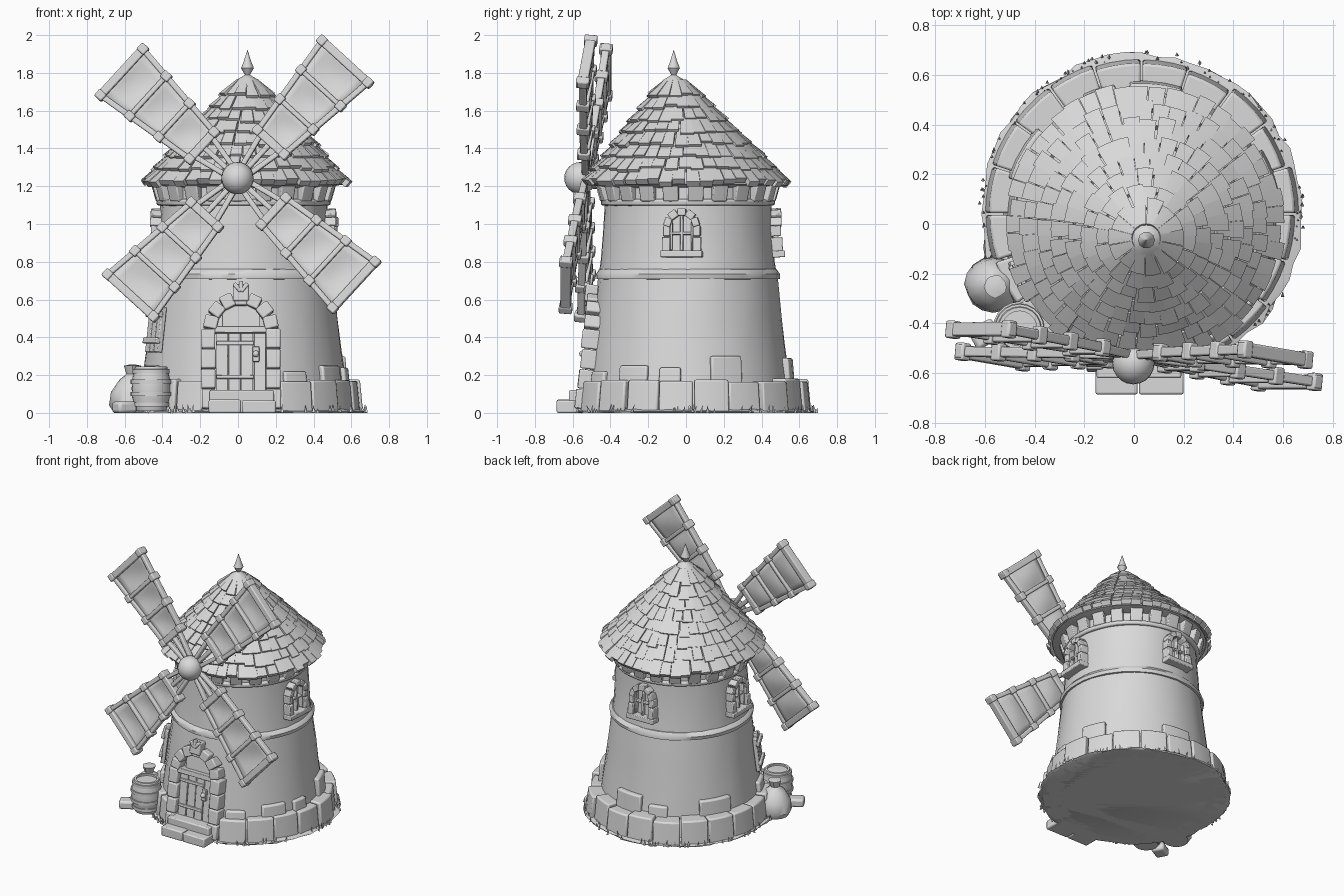
import bpy, bmesh, random
from math import sin, cos, pi, radians
from mathutils import Matrix, Vector

random.seed(4)
if "Cube" in bpy.data.objects:
    bpy.data.objects.remove(bpy.data.objects["Cube"])

grey = bpy.data.materials.new("weathered grey")
grey.use_nodes = True
grey.diffuse_color = (0.7, 0.7, 0.7, 1)
grey.node_tree.nodes["Principled BSDF"].inputs["Base Color"].default_value = (0.7, 0.7, 0.7, 1)


def jit(a):
    return random.uniform(-a, a)


def make(name, bm, bevel=0, solid=0):
    bmesh.ops.remove_doubles(bm, verts=bm.verts, dist=1e-5)
    bmesh.ops.recalc_face_normals(bm, faces=bm.faces)
    me = bpy.data.meshes.new(name)
    bm.to_mesh(me)
    bm.free()
    me.materials.append(grey)
    ob = bpy.data.objects.new(name, me)
    bpy.context.collection.objects.link(ob)
    if solid:
        mod = ob.modifiers.new("Solidify", 'SOLIDIFY')
        mod.thickness, mod.offset = solid, 0
    if bevel:
        mod = ob.modifiers.new("Bevel", 'BEVEL')
        mod.width, mod.segments = bevel, 2
    bpy.ops.object.select_all(action='DESELECT')
    ob.select_set(True)
    bpy.context.view_layer.objects.active = ob
    bpy.ops.object.shade_smooth_by_angle(angle=radians(40))
    return ob


def lathe(bm, profile, centre, seg=40, lean=(0, 0), rough=0):
    """Revolve (radius, height) points; lean shifts the centre per unit height."""
    z0, rings = profile[0][1], []
    for r, z in profile:
        cx, cy = centre[0] + lean[0] * (z - z0), centre[1] + lean[1] * (z - z0)
        ring = []
        for i in range(seg):
            a, rr = 2 * pi * i / seg, r + jit(rough)
            ring.append(bm.verts.new((cx + rr * cos(a), cy + rr * sin(a), z)))
        rings.append(ring)
    for lo, hi in zip(rings, rings[1:]):
        for i in range(seg):
            j = (i + 1) % seg
            bm.faces.new((lo[i], lo[j], hi[j], hi[i]))
    bm.faces.new(rings[0])
    bm.faces.new(rings[-1])


def block(bm, a0, a1, section, centre, seg=2):
    """Curved block: a closed (radius, height) section swept between two angles."""
    rings = []
    for i in range(seg + 1):
        a = a0 + (a1 - a0) * i / seg
        rings.append([bm.verts.new((centre[0] + r * cos(a), centre[1] + r * sin(a), z)) for r, z in section])
    n = len(section)
    for p, q in zip(rings, rings[1:]):
        for i in range(n):
            j = (i + 1) % n
            bm.faces.new((p[i], p[j], q[j], q[i]))
    bm.faces.new(rings[0])
    bm.faces.new(rings[-1])


def box(bm, M, c, size):
    bmesh.ops.create_cube(bm, size=1, matrix=M @ Matrix.Translation(c) @ Matrix.Diagonal((*size, 1)))


def beam(bm, M, p, q, w, h):
    """Bar from p to q, w wide in the frame's plane and h deep along its normal."""
    p, q = Vector(p), Vector(q)
    x = (q - p).normalized()
    y = Vector((0, 0, 1)).cross(x).normalized()
    R = Matrix((x, y, x.cross(y))).transposed().to_4x4()
    box(bm, M @ Matrix.Translation((p + q) / 2) @ R, (0, 0, 0), ((q - p).length, w, h))


def frame(x, y, z, origin):
    M = Matrix((x, y, z)).transposed().to_4x4()
    return Matrix.Translation(origin) @ M


def wall_frame(az, r, z, slope):
    """Local axes on the wall: x along, y up, z outward."""
    a = radians(az)
    out = Vector((cos(a), sin(a), 0))
    t = Vector((-sin(a), cos(a), 0))
    up = (Vector((0, 0, 1)) - out * slope).normalized()
    return frame(t, up, t.cross(up), Vector((*TOWER, z)) + out * r)


def arch(bm, M, r, y0, count, w, h, zc):
    for i in range(count):
        a, b = pi * (i + 0.04) / count, pi * (i + 0.96) / count
        beam(bm, M, (r * cos(a), y0 + r * sin(a), zc), (r * cos(b), y0 + r * sin(b), zc), w + jit(0.006), h + jit(0.008))


TOWER, BASE = (0.03, 0.01), (0.03, 0.04)

# Ground and grass
bm = bmesh.new()
lathe(bm, [(0.64, 0), (0.645, 0.008), (0.6, 0.02)], BASE, 60, rough=0.012)
make("ground_disc", bm)
bm = bmesh.new()
for i in range(150):
    a, r, h = random.uniform(0, 2 * pi), random.uniform(0.61, 0.655), random.uniform(0.02, 0.05)
    M = Matrix.Translation((BASE[0] + r * cos(a), BASE[1] + r * sin(a), h / 2)) @ Matrix.Rotation(jit(0.4), 4, 'X')
    bmesh.ops.create_cone(bm, cap_ends=True, segments=3, radius1=0.009, radius2=0, depth=h, matrix=M)
make("grass_tufts", bm)

# Tower wall
bm = bmesh.new()
lathe(bm, [(0.56, 0), (0.535, 0.2), (0.515, 0.35), (0.497, 0.5), (0.475, 0.7), (0.46, 0.8), (0.45, 0.95),
           (0.44, 1.1), (0.44, 1.23)], TOWER, 48, rough=0.003)
make("tower_wall", bm)
bm = bmesh.new()
lathe(bm, [(0.46, 0.705), (0.485, 0.71), (0.488, 0.735), (0.47, 0.76), (0.45, 0.765)], TOWER, 48, rough=0.003)
make("middle_band", bm)

# Stone footing with a few raised stones
bm = bmesh.new()
N = 20
for i in range(N):
    a0, a1 = 2 * pi * (i + 0.02) / N, 2 * pi * (i + 0.98) / N
    if abs((a0 + a1) / 2 - 1.5 * pi) < 0.3:
        continue
    top, d = 0.17 + jit(0.012), jit(0.012)
    block(bm, a0, a1, [(0.48, 0), (0.622 + d, 0), (0.605 + d, top), (0.48, top)], BASE, 3)
for az, w, top in ((22, 18, 0.3), (84, 22, 0.29), (108, 14, 0.24), (150, 24, 0.28), (205, 16, 0.25),
                   (300, 14, 0.22), (328, 18, 0.25), (350, 12, 0.24)):
    block(bm, radians(az - w / 2), radians(az + w / 2), [(0.45, 0.1), (0.57, 0.1), (0.555, top), (0.45, top)], TOWER, 3)
make("footing_stones", bm, 0.01)

# Cornice below the eaves
bm = bmesh.new()
lathe(bm, [(0.43, 1.095), (0.458, 1.1), (0.462, 1.125), (0.43, 1.135)], TOWER, 48, rough=0.002)
N = 22
for i in range(N):
    block(bm, 2 * pi * i / N, 2 * pi * (i + 0.62) / N, [(0.42, 1.12), (0.465, 1.12), (0.49, 1.21), (0.42, 1.21)], TOWER)
make("cornice", bm, 0.006)

# Roof core and overlapping shingles
ROOF, APEX, ROWS = (0.04, 0.0), (0.05, -0.065), 8
bm = bmesh.new()
lathe(bm, [(0.42, 1.19), (0.52, 1.21), (0.07, 1.73), (0.01, 1.76)], ROOF, 40, (0.015, -0.11))
make("roof_core", bm)
bm = bmesh.new()
for row in range(ROWS):
    t = row / ROWS
    r, z = 0.535 - 0.465 * t, 1.205 + 0.52 * t
    c = [ROOF[k] + (APEX[k] - ROOF[k]) * t for k in range(2)]
    n = max(9, int(46 * r / 0.54) + 4)
    for i in range(n):
        a0 = 2 * pi * (i + 0.5 * (row % 2) + jit(0.08)) / n
        a1 = a0 + 2 * pi * 0.97 / n
        s, lift = jit(0.012), random.uniform(0.004, 0.016)
        block(bm, a0, a1, [(r - s, z + s), (r - s + lift + 0.012, z + s + 0.022 + lift / 2),
                           (r - 0.07, z + 0.105), (r - 0.085, z + 0.08)], c, 2)
make("roof_shingles", bm)

# Finial
bm = bmesh.new()
lathe(bm, [(0.1, 1.71), (0.055, 1.765), (0.02, 1.785), (0.014, 1.79), (0.034, 1.825), (0.02, 1.86), (0.001, 1.92)], APEX, 10)
make("roof_finial", bm)

# Windows on three sides
for name, az in (("left", -4), ("back", 91), ("right", 180)):
    M = wall_frame(az, 0.452, 0.95, 0.05)
    bm = bmesh.new()
    for s in (-1, 1):
        beam(bm, M, (s * 0.082, -0.1, 0.01), (s * 0.082, -0.02, 0.01), 0.044, 0.07)
        beam(bm, M, (s * 0.08, -0.015, 0.01), (s * 0.08, 0.04, 0.01), 0.038, 0.06)
        beam(bm, M, (s * 0.055, -0.09, 0.005), (s * 0.055, 0.06, 0.005), 0.012, 0.04)
    arch(bm, M, 0.08, 0.035, 5, 0.04, 0.07, 0.01)
    beam(bm, M, (-0.11, -0.11, 0.015), (0.11, -0.11, 0.015), 0.035, 0.08)
    beam(bm, M, (0, -0.1, 0.005), (0, 0.1, 0.005), 0.016, 0.035)
    beam(bm, M, (-0.07, 0, 0.005), (0.07, 0, 0.005), 0.014, 0.035)
    make(name + "_window", bm, 0.005)

# Door, stone surround and steps
M = wall_frame(-90, 0.555, 0, 0.12)
M = Matrix.Translation((-0.015, 0, 0)) @ M
bm = bmesh.new()
for s in (-1, 1):
    for k in range(4):
        y = 0.02 + k * 0.107
        beam(bm, M, (s * 0.172, y, 0), (s * 0.172, y + 0.103, 0), 0.075 + jit(0.008), 0.1 + jit(0.012))
arch(bm, M, 0.165, 0.445, 7, 0.072, 0.1, 0)
beam(bm, M, (0, 0.59, 0.01), (0, 0.68, 0.01), 0.085, 0.11)
make("door_surround", bm, 0.008)
bm = bmesh.new()
for k in (-1, 0, 1):
    a = pi / 2 + k * 0.7
    beam(bm, M, (0, 0.64, 0.06), (0.055 * cos(a), 0.64 + 0.055 * sin(a), 0.06), 0.022, 0.03)
make("keystone_leaf", bm, 0.006)
bm = bmesh.new()
for k in range(4):
    x = -0.1 + k * 0.067
    beam(bm, M, (x, 0.1, -0.01), (x, 0.43, -0.01), 0.063, 0.05 + jit(0.006))
for y in (0.19, 0.37):
    beam(bm, M, (-0.13, y, 0.015), (0.07, y, 0.015), 0.02, 0.02)
beam(bm, M, (-0.14, 0.44, 0.01), (0.14, 0.44, 0.01), 0.035, 0.07)
beam(bm, M, (0, 0.45, -0.02), (0, 0.6, -0.02), 0.2, 0.05)
beam(bm, M, (0.08, 0.27, 0.02), (0.08, 0.35, 0.02), 0.035, 0.03)
bmesh.ops.create_icosphere(bm, subdivisions=2, radius=0.018, matrix=M @ Matrix.Translation((0.08, 0.31, 0.04)))
make("door", bm, 0.004)
bm = bmesh.new()
I = Matrix()
box(bm, I, (-0.07, -0.61, 0.035), (0.17, 0.15, 0.07))
box(bm, I, (0.11, -0.61, 0.033), (0.18, 0.15, 0.066))
box(bm, I, (0.02, -0.56, 0.06), (0.34, 0.12, 0.12))
make("door_steps", bm, 0.008)

# Board hung on the wall
M = wall_frame(207, 0.52, 0.45, 0.12)
bm = bmesh.new()
for k in (-1, 0, 1):
    beam(bm, M, (k * 0.05, -0.13, 0), (k * 0.05, 0.13 - 0.02 * abs(k), 0), 0.047, 0.03)
for y in (-0.07, 0.07):
    beam(bm, M, (-0.08, y, 0.02), (0.08, y, 0.02), 0.03, 0.025)
make("wall_board", bm, 0.005)

# Barrel, sack and loose stone
bm = bmesh.new()
B = (-0.46, -0.42)
lathe(bm, [(0.08, 0.01), (0.1, 0.08), (0.103, 0.13), (0.1, 0.18), (0.085, 0.245), (0.07, 0.245), (0.07, 0.225)], B, 20)
for z, r in ((0.045, 0.098), (0.1, 0.108), (0.165, 0.108), (0.22, 0.098)):
    lathe(bm, [(r - 0.015, z - 0.012), (r, z - 0.011), (r, z + 0.011), (r - 0.015, z + 0.012)], B, 20)
make("barrel", bm)
bm = bmesh.new()
lathe(bm, [(0.085, 0), (0.112, 0.04), (0.105, 0.11), (0.07, 0.175), (0.03, 0.205), (0.045, 0.25), (0.02, 0.255)],
      (-0.57, -0.24), 16, (0.05, -0.05), 0.004)
make("grain_sack", bm)
bm = bmesh.new()
box(bm, Matrix.Rotation(0.5, 4, 'Z'), (-0.74, -0.1, 0.03), (0.11, 0.09, 0.06))
make("loose_stone", bm, 0.015)

# Rotor: hub, shaft and four sails in a tilted plane
HUB = Vector((0, -0.53, 1.24))
W = Vector((-0.09, -1, 0.09)).normalized()
bm = bmesh.new()
bmesh.ops.create_uvsphere(bm, u_segments=20, v_segments=12, radius=0.085, matrix=Matrix.Translation(HUB + W * 0.03))
R = Matrix.Translation(HUB - W * 0.12) @ W.to_track_quat('Z', 'Y').to_matrix().to_4x4()
bmesh.ops.create_cone(bm, cap_ends=True, segments=16, radius1=0.05, radius2=0.05, depth=0.26, matrix=R)
make("rotor_hub", bm)
frames, cloth = bmesh.new(), bmesh.new()
for k in range(4):
    a = radians(47.5 + 90 * k)
    U = Vector((cos(a), -0.09 * cos(a) + 0.09 * sin(a), sin(a))).normalized()
    M = frame(U, W.cross(U), W, HUB)
    half = lambda u: 0.095 + (u - 0.25) * 0.12
    for s in (-1, 1):
        beam(frames, M, (0.24, s * half(0.24), 0), (0.86, s * half(0.86), 0), 0.03, 0.04)
        beam(frames, M, (0.04, s * 0.025, 0), (0.28, s * 0.075, 0), 0.028, 0.035)
    beam(frames, M, (0.04, 0, 0), (0.28, 0, 0), 0.028, 0.035)
    for u, ext, w in ((0.26, 0.025, 0.045), (0.46, 0.012, 0.026), (0.65, 0.012, 0.026), (0.84, 0.025, 0.045)):
        h = half(u) + ext
        beam(frames, M, (u, -h, 0), (u, h, 0), w, 0.055)
        for s in (-1, 1):
            box(frames, M, (u, s * half(u), 0), (0.05, 0.045, 0.07))
    rows = []
    for i in range(19):
        u = 0.26 + 0.58 * i / 18
        sag = -0.022 * abs(sin(pi * i / 6))
        rows.append([cloth.verts.new(M @ Vector((u, half(u) * (j / 3 - 1), sag * cos((j / 3 - 1) * pi / 2))))
                     for j in range(7)])
    for p, q in zip(rows, rows[1:]):
        for j in range(6):
            cloth.faces.new((p[j], p[j + 1], q[j + 1], q[j]))
make("sail_frames", frames, 0.007)
make("sail_cloth", cloth, solid=0.012)
